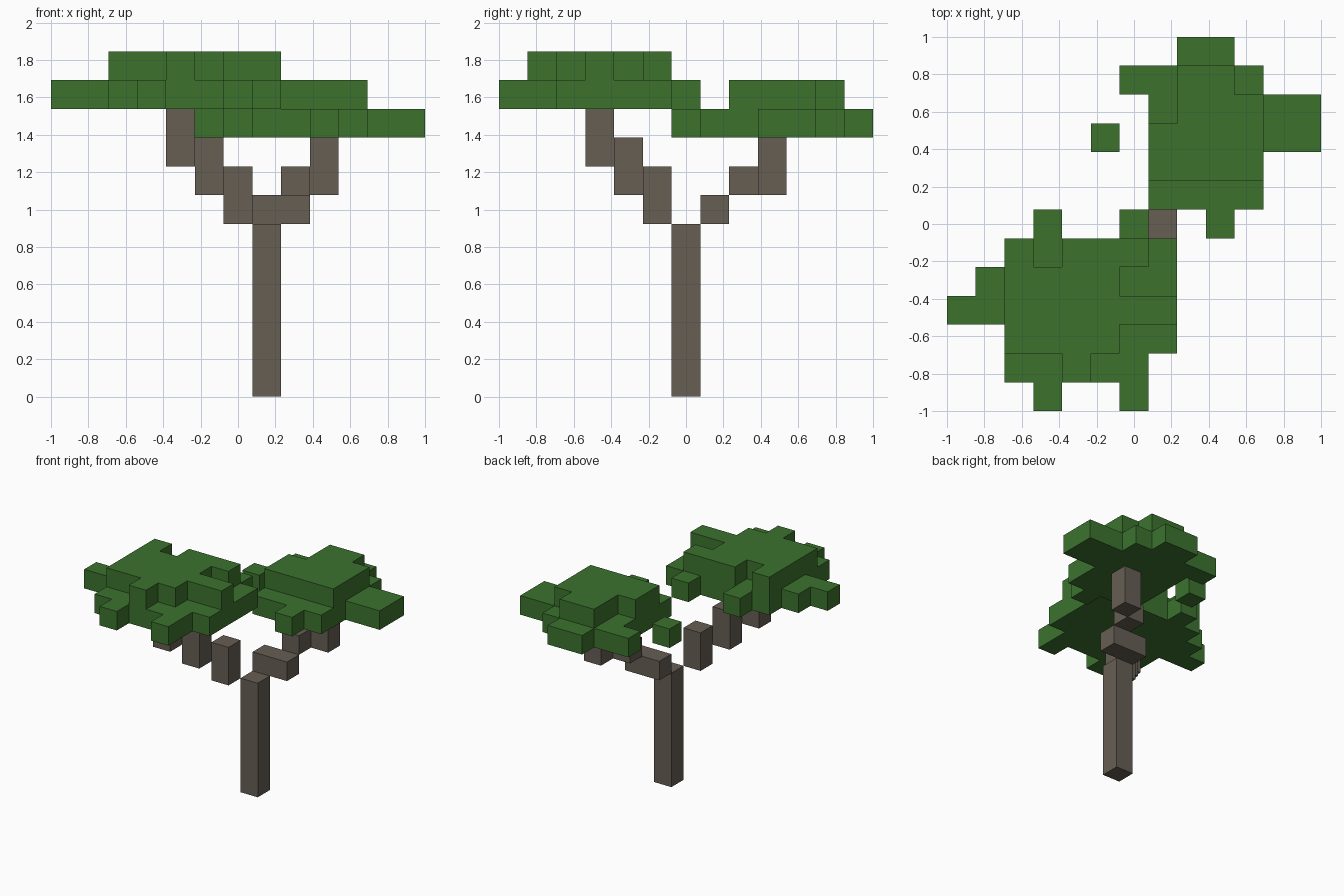
import bpy
import bmesh
from mathutils import Vector

cube = bpy.data.objects.get("Cube")
if cube:
    bpy.data.objects.remove(cube, do_unlink=True)

U = 2 / 13                      # edge of one block
ORIGIN = Vector((-1, -1, 0))


def material(name, rgb):
    mat = bpy.data.materials.new(name)
    mat.use_nodes = True
    mat.diffuse_color = (*rgb, 1)
    bsdf = next(n for n in mat.node_tree.nodes if n.type == 'BSDF_PRINCIPLED')
    bsdf.inputs["Base Color"].default_value = (*rgb, 1)
    return mat


bark = material("bark_brown", (0.133, 0.112, 0.087))
leaf = material("leaf_green", (0.045, 0.171, 0.027))


def finish(name, bm, mat):
    bmesh.ops.recalc_face_normals(bm, faces=bm.faces)
    mesh = bpy.data.meshes.new(name)
    bm.to_mesh(mesh)
    bm.free()
    mesh.materials.append(mat)
    obj = bpy.data.objects.new(name, mesh)
    bpy.context.collection.objects.link(obj)


def box(name, cell, size, mat):
    """Cuboid with its low corner at a grid cell and its size in blocks."""
    bm = bmesh.new()
    bmesh.ops.create_cube(bm, size=1)
    low, size = Vector(cell), Vector(size)
    for v in bm.verts:
        v.co = ORIGIN + (low + size * 0.5 + v.co * size) * U
    finish(name, bm, mat)


def canopy(name, column, layers, mat):
    """Block foliage: each layer is (height, back row, plan drawn back to front)."""
    cells = {(column + i, back - j, z)
             for z, back, plan in layers
             for j, row in enumerate(plan)
             for i, mark in enumerate(row) if mark == "#"}
    bm = bmesh.new()
    for cell in cells:
        for axis in range(3):
            for side in (0, 1):
                near = list(cell)
                near[axis] += 2 * side - 1
                if tuple(near) in cells:
                    continue
                # Exposed side of this block, wound to face outward
                corners = []
                for a, b in ((0, 0), (1, 0), (1, 1), (0, 1)):
                    p = Vector(cell)
                    p[axis] += side
                    p[(axis + 1) % 3] += a
                    p[(axis + 2) % 3] += b
                    corners.append(bm.verts.new(ORIGIN + p * U))
                bm.faces.new(corners if side else corners[::-1])
    bmesh.ops.remove_doubles(bm, verts=bm.verts, dist=U / 100)
    finish(name, bm, mat)


# Trunk
box("trunk", (7, 6, 0), (1, 1, 6), bark)

# Front branch climbs in equal diagonal steps
for n in range(3):
    box(f"front_branch_{n + 1}", (6 - n, 5 - n, 6 + n), (1, 1, 2), bark)

# Back branch
box("back_branch_1", (7, 7, 6), (2, 1, 1), bark)
box("back_branch_2", (8, 8, 7), (1, 1, 1), bark)
box("back_branch_3", (9, 9, 7), (1, 1, 2), bark)

# Front canopy
canopy("front_canopy", 0, [
    (10, 6, ["...#..#.",
             "..######",
             ".#######",
             "########",
             "..######",
             "..#####.",
             "...#..#."]),
    (11, 5, ["..#.###.",
             "..####..",
             "..######",
             "..####..",
             "....#..."]),
], leaf)

# Back canopy, with one loose leaf block
canopy("back_canopy", 5, [
    (9, 12, ["...##...",
             ".#####..",
             "..######",
             "#.######",
             "..####..",
             "..####..",
             "....#..."]),
    (10, 11, ["...##...",
              "...###..",
              "..####..",
              "..####.."]),
], leaf)
